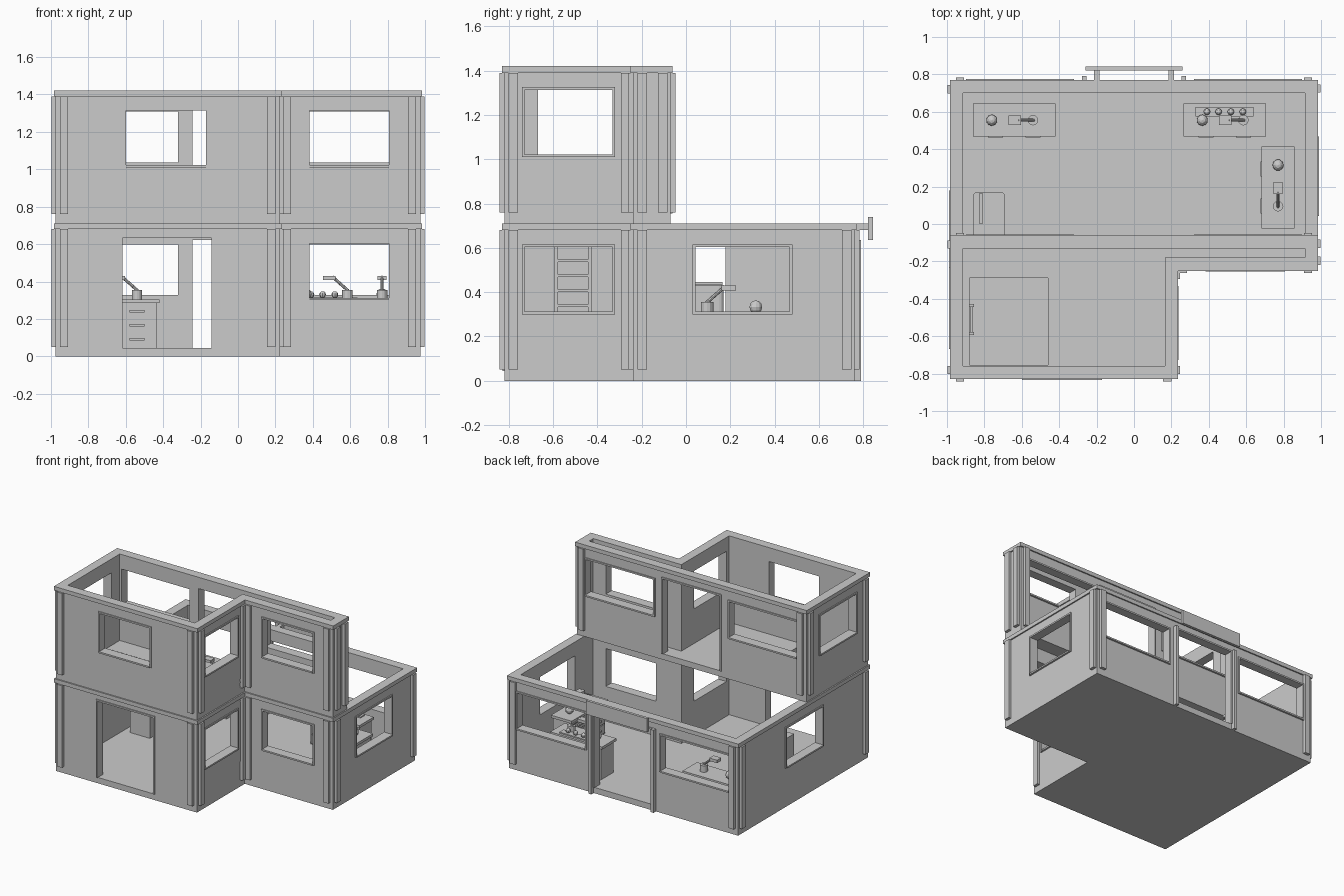
import bpy, bmesh, math
from mathutils import Matrix, Vector

if "Cube" in bpy.data.objects:
    bpy.data.objects.remove(bpy.data.objects["Cube"])

mat = bpy.data.materials.new("plain grey")
mat.diffuse_color = (0.6, 0.6, 0.6, 1)
mat.use_nodes = True
mat.node_tree.nodes["Principled BSDF"].inputs["Base Color"].default_value = mat.diffuse_color


def finish(name, bm, matrix=Matrix()):
    bmesh.ops.recalc_face_normals(bm, faces=bm.faces)
    bm.transform(matrix)
    me = bpy.data.meshes.new(name)
    bm.to_mesh(me)
    bm.free()
    me.materials.append(mat)
    ob = bpy.data.objects.new(name, me)
    bpy.context.collection.objects.link(ob)
    return ob


def box(bm, x0, x1, y0, y1, z0, z1):
    m = Matrix.Translation(((x0 + x1) / 2, (y0 + y1) / 2, (z0 + z1) / 2))
    m = m @ Matrix.Diagonal((x1 - x0, y1 - y0, z1 - z0, 1))
    bmesh.ops.create_cube(bm, size=1, matrix=m)


def boxes(name, items, matrix=Matrix()):
    bm = bmesh.new()
    for b in items:
        box(bm, *b)
    return finish(name, bm, matrix)


def cyl(bm, r, h, m, n=12):
    bmesh.ops.create_cone(bm, cap_ends=True, segments=n, radius1=r, radius2=r, depth=h, matrix=m)


def cut(ob, cutter):
    mod = ob.modifiers.new("cut", 'BOOLEAN')
    mod.operation, mod.solver, mod.object = 'DIFFERENCE', 'EXACT', cutter
    bpy.context.view_layer.objects.active = ob
    bpy.ops.object.modifier_apply(modifier="cut")
    bpy.data.objects.remove(cutter)


def outline(d, back):
    """L-shaped house plan, grown outward by d"""
    x0, x1, x2 = -.975 - d, .225 + d, .975 + d
    y0, y1, y2 = -.82 - d, -.24 - d, back + d
    return [(x0, y0), (x1, y0), (x1, y1), (x2, y1), (x2, y2), (x0, y2)]


def slab(name, d, back, z0, z1):
    bm = bmesh.new()
    f = bm.faces.new([bm.verts.new((x, y, z0)) for x, y in outline(d, back)])
    g = bmesh.ops.extrude_face_region(bm, geom=[f])
    vs = [v for v in g["geom"] if isinstance(v, bmesh.types.BMVert)]
    bmesh.ops.translate(bm, verts=vs, vec=(0, 0, z1 - z0))
    return finish(name, bm)


def ring(name, d, back, z0, z1):
    bm = bmesh.new()
    loops = [[bm.verts.new((x, y, z)) for x, y in outline(o, back)]
             for o, z in ((d, z0), (d, z1), (-.06, z1), (-.06, z0))]
    for k in range(4):
        a, b = loops[k], loops[(k + 1) % 4]
        for i in range(6):
            j = (i + 1) % 6
            bm.faces.new((a[i], a[j], b[j], b[i]))
    return finish(name, bm)


def wall_box(axis, p, s, a0, a1, z0, z1, out=.008, inn=.06):
    """box in a wall; axis = wall normal, p = outer face, s = outward sign"""
    lo, hi = sorted((p + s * out, p - s * inn))
    return (lo, hi, a0, a1, z0, z1) if axis == 'x' else (a0, a1, lo, hi, z0, z1)


def storey(label, back, base, openings, floor_hole=None):
    floor = slab(label + "_floor", 0, back, base, base + .045)
    if floor_hole:
        cut(floor, boxes("hatch_cutter", [floor_hole]))
    walls = ring(label + "_walls", 0, back, base + .045, base + .68)
    cut(walls, boxes("opening_cutter", [wall_box(*o[:5], base + o[5], base + o[6], .1, .1)
                                        for o in openings]))
    ring(label + "_top_rim", .01, back, base + .68, base + .71)
    # frames around doors and windows
    for n, (ax, p, s, a0, a1, z0, z1) in enumerate(openings):
        z0, z1, t = z0 + base, z1 + base, .012
        bars = [wall_box(ax, p, s, a0, a0 + t, z0, z1), wall_box(ax, p, s, a1 - t, a1, z0, z1),
                wall_box(ax, p, s, a0 + t, a1 - t, z1 - t, z1)]
        if z0 - base > .1:
            bars.append(wall_box(ax, p, s, a0 + t, a1 - t, z0, z0 + t, .014))
        boxes(f"{label}_frame_{n}", bars)
    # corner strips
    spots = [('y', -.82, -1, -.93), ('y', -.82, -1, .178), ('y', -.24, -1, .262), ('y', -.24, -1, .93),
             ('y', back, 1, -.93), ('y', back, 1, .93), ('x', -.975, -1, -.78), ('x', -.975, -1, back - .04),
             ('x', .225, 1, -.78), ('x', .225, 1, -.272), ('x', .975, 1, -.197), ('x', .975, 1, back - .035)]
    boxes(label + "_corner_strips", [wall_box(ax, p, s, c - .022, c + .022, base + .05, base + .68, .022, .005)
                                     for ax, p, s, c in spots])


back_set = lambda y: [('y', y, 1, -.91, -.31, .315, .61), ('y', y, 1, .31, .91, .315, .61),
                      ('y', y, 1, -.255, .255, .045, .635)]
storey("ground", .76, 0, back_set(.76) + [
    ('y', -.82, -1, -.63, -.13, .045, .645), ('y', -.24, -1, .37, .82, .30, .615),
    ('x', .225, 1, -.74, -.32, .30, .615), ('x', .975, 1, .03, .48, .30, .615),
    ('x', -.975, -1, -.27, .19, .30, .615)])
storey("upper", -.07, .71, back_set(-.07) + [
    ('y', -.82, -1, -.61, -.16, .30, .615), ('y', -.24, -1, .37, .82, .30, .615),
    ('x', .225, 1, -.74, -.32, .30, .615), ('x', -.975, -1, -.68, -.22, .30, .615)],
    (-.88, -.46, -.755, -.29, .6, .9))

# back door posts and the board above the door
boxes("back_door_posts", [(s * .265 - .012, s * .265 + .012, .755, .79, 0, .635) for s in (-1, 1)])
boxes("door_board", [(-.26, .26, .822, .843, .635, .74)])
boxes("board_brackets", [(s * .2 - .015, s * .2 + .015, .76, .825, .68, .71) for s in (-1, 1)])

# ladder under the floor hatch
boxes("ladder", [(-.88, -.855, y - .008, y + .008, .045, .74) for y in (-.585, -.435)]
      + [(-.875, -.86, -.585, -.435, .06 + .068 * i, .072 + .068 * i) for i in range(10)])


# counters with lamp and dome
def counter(label, cx, cy, angle):
    M = Matrix.Translation((cx, cy, 0)) @ Matrix.Rotation(angle, 4, 'Z')
    boxes(label + "_body", [(-.205, .205, -.072, .08, .045, .285)], M)
    boxes(label + "_top", [(-.22, .22, -.088, .088, .285, .305)], M)
    boxes(label + "_drawers", [(x - .095, x + .095, -.08, -.07, z, z + .068)
                               for x in (-.1, .1) for z in (.055, .13, .205)], M)
    boxes(label + "_handles", [(x - .04, x + .04, -.093, -.08, z, z + .012)
                               for x in (-.1, .1) for z in (.085, .16, .235)], M)
    bm = bmesh.new()
    cyl(bm, .028, .05, Matrix.Translation((.1, 0, .33)))
    d = Vector((-.085, 0, .075))
    cyl(bm, .008, d.length, Matrix.Translation((.062, 0, .388))
        @ d.to_track_quat('Z', 'Y').to_matrix().to_4x4(), 8)
    box(bm, -.03, .035, -.025, .025, .407, .43)
    finish(label + "_lamp", bm, M)
    bm = bmesh.new()
    bmesh.ops.create_uvsphere(bm, u_segments=10, v_segments=6, radius=.03,
                              matrix=Matrix.Translation((-.12, 0, .333)))
    finish(label + "_ball", bm, M)


counter("left_counter", -.64, .555, 0)
counter("right_counter", .485, .555, 0)
counter("side_counter", .77, .195, -math.pi / 2)

# row of small knobs on the right counter
boxes("knob_tray", [(.33, .64, .575, .625, .305, .314)])
bm = bmesh.new()
for x in (.39, .452, .518, .582):
    bmesh.ops.create_uvsphere(bm, u_segments=8, v_segments=6, radius=.018,
                              matrix=Matrix.Translation((x, .6, .33)))
finish("knobs", bm)

# cabinet with rounded corners by the left wall
cab = boxes("side_cabinet", [(-.86, -.69, -.085, .17, .045, .43)])
bm = bmesh.new()
bm.from_mesh(cab.data)
edges = [e for e in bm.edges if all(v.co.y > .1 for v in e.verts)
         and abs(e.verts[0].co.z - e.verts[1].co.z) > .1]
bmesh.ops.bevel(bm, geom=edges, offset=.02, segments=3, affect='EDGES', profile=.5)
bm.to_mesh(cab.data)
bm.free()
boxes("cabinet_top_details", [(-.765, -.71, .01, .16, .43, .437), (-.825, -.81, 0, .165, .43, .445)])
